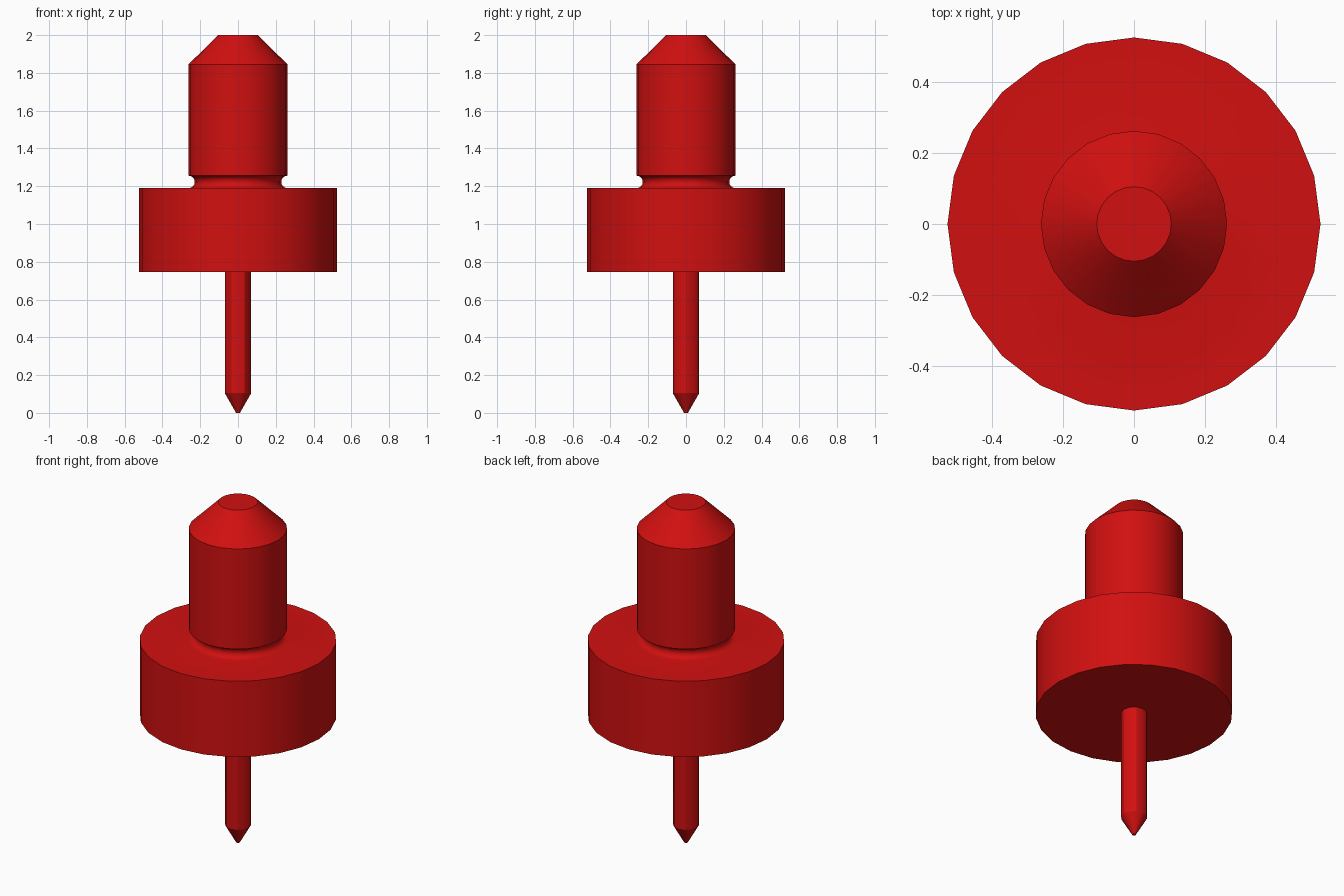
import bpy
import bmesh
from math import sin, cos, pi, radians

cube = bpy.data.objects.get("Cube")
if cube:
    bpy.data.objects.remove(cube, do_unlink=True)

RED = (0.64, 0.005, 0.005, 1.0)
red = bpy.data.materials.new("red")
red.use_nodes = True
red.diffuse_color = RED
red.node_tree.nodes["Principled BSDF"].inputs["Base Color"].default_value = RED


def lathe(name, profile, sides, smooth_angle):
    """Revolve (radius, height) points, bottom to top, and cap both ends."""
    bm = bmesh.new()
    rings = [[bm.verts.new((r * cos(2 * pi * i / sides), r * sin(2 * pi * i / sides), z))
              for i in range(sides)] for r, z in profile]
    for low, high in zip(rings, rings[1:]):
        for i in range(sides):
            j = (i + 1) % sides
            bm.faces.new((low[i], low[j], high[j], high[i]))
    bm.faces.new(rings[0][::-1])
    bm.faces.new(rings[-1])
    mesh = bpy.data.meshes.new(name)
    bm.to_mesh(mesh)
    bm.free()
    mesh.materials.append(red)
    obj = bpy.data.objects.new(name, mesh)
    bpy.context.collection.objects.link(obj)
    bpy.ops.object.select_all(action='DESELECT')
    obj.select_set(True)
    bpy.context.view_layer.objects.active = obj
    bpy.ops.object.shade_smooth_by_angle(angle=radians(smooth_angle))
    return obj


# Body: wide collar, round relief groove, shaft with chamfered top
collar_radius, shaft_radius = 0.525, 0.262
collar_bottom, collar_top, shaft_bottom = 0.745, 1.19, 1.256
groove = (shaft_bottom - collar_top) / 2
steps = 8
profile = [(collar_radius, collar_bottom), (collar_radius, collar_top)]
for k in range(steps + 1):
    a = pi * k / steps
    profile.append((shaft_radius - groove * sin(a), collar_top + groove * (1 - cos(a))))
profile += [(shaft_radius, 1.845), (0.105, 2.0)]
lathe("locating_body", profile, 24, 30)

# Thin pin below the collar, tapering to a blunt tip
pin = lathe("pin", [(0.01, 0), (0.07, 0.105), (0.07, collar_bottom + 0.01)], 12, 40)

# Crisp ridges on every second side edge, and around the start of the taper
bm = bmesh.new()
bm.from_mesh(pin.data)
bm.verts.ensure_lookup_table()
for e in bm.edges:
    a, b = e.verts
    upright = abs(a.co.z - b.co.z) > 0.2
    at_taper = max(abs(a.co.z - 0.105), abs(b.co.z - 0.105)) < 0.001
    if at_taper or (upright and a.index % 2 == 0):
        e.smooth = False
bm.to_mesh(pin.data)
bm.free()
